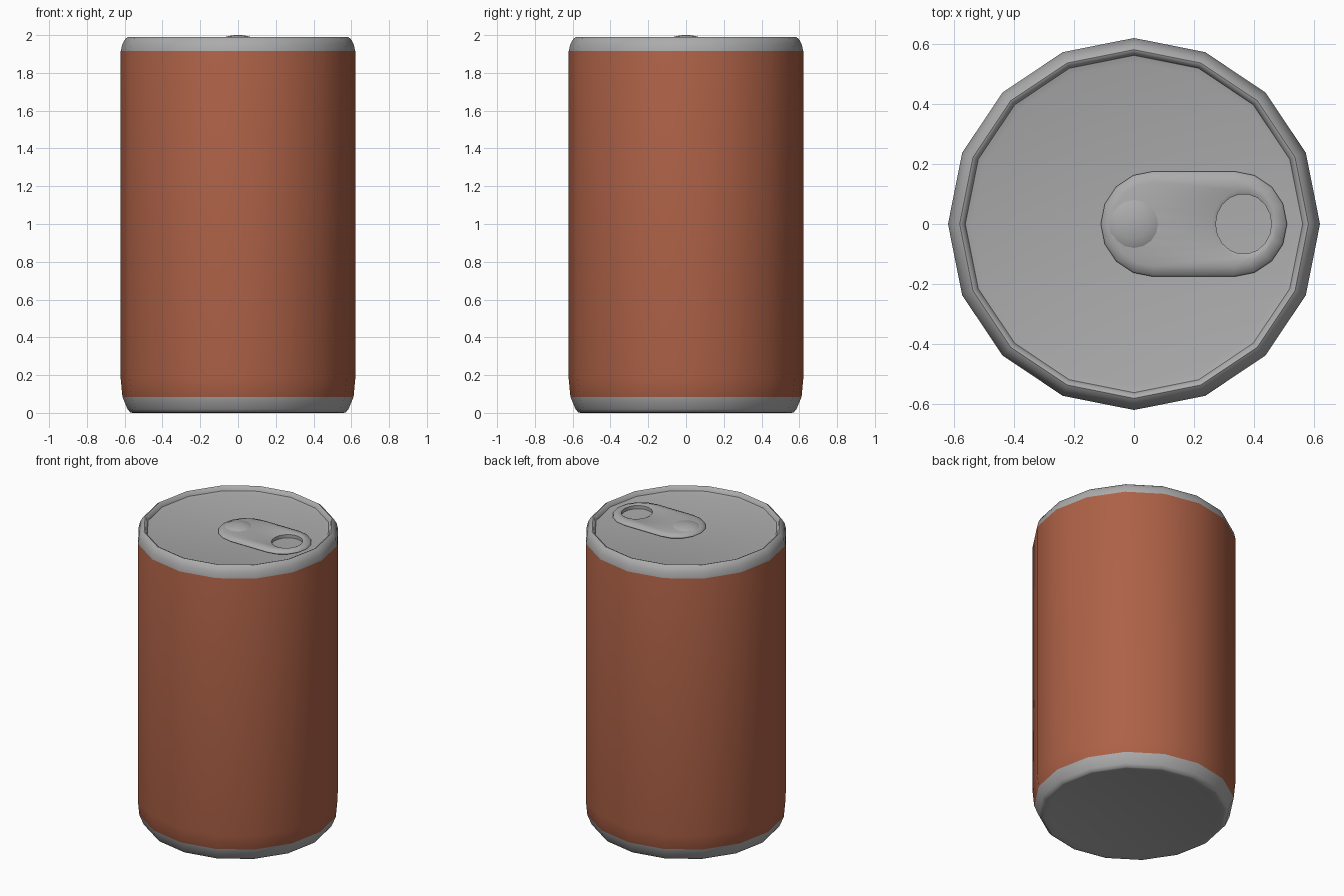
import bpy, bmesh
from math import radians, sin, cos, pi

if "Cube" in bpy.data.objects:
    bpy.data.objects.remove(bpy.data.objects["Cube"], do_unlink=True)


def material(name, colour):
    m = bpy.data.materials.new(name)
    m.use_nodes = True
    m.diffuse_color = (*colour, 1)
    m.node_tree.nodes["Principled BSDF"].inputs["Base Color"].default_value = (*colour, 1)
    return m


metal = material("brushed grey metal", (0.41, 0.41, 0.41))
rust = material("rust red label", (0.42, 0.12, 0.062))


def ring(bm, points):
    return [bm.verts.new(p) for p in points]


def circle(r, z, sides):
    return [(r * cos(2 * pi * i / sides), r * sin(2 * pi * i / sides), z) for i in range(sides)]


def bridge(bm, a, b):
    n = len(a)
    for i in range(n):
        j = (i + 1) % n
        bm.faces.new((a[i], a[j], b[j], b[i]))


def finish(bm, name, mats, angle):
    bmesh.ops.recalc_face_normals(bm, faces=bm.faces)
    mesh = bpy.data.meshes.new(name)
    bm.to_mesh(mesh)
    bm.free()
    for m in mats:
        mesh.materials.append(m)
    obj = bpy.data.objects.new(name, mesh)
    bpy.context.collection.objects.link(obj)
    bpy.ops.object.select_all(action="DESELECT")
    obj.select_set(True)
    bpy.context.view_layer.objects.active = obj
    bpy.ops.object.shade_smooth_by_angle(angle=radians(angle))
    return obj


def lathe(name, profile, sides, mats, angle):
    bm = bmesh.new()
    rings = [ring(bm, circle(r, z, sides)) for r, z in profile]
    for a, b in zip(rings, rings[1:]):
        bridge(bm, a, b)
    bm.faces.new(rings[0])
    bm.faces.new(rings[-1])
    return finish(bm, name, mats, angle)


# Can body: base, label wall, rolled rim and sunken lid in one profile
LABEL_LOW, LABEL_HIGH = 0.085, 1.915
can = lathe("can_body", [
    (0.52, 0.008), (0.555, 0.0), (0.57, 0.002), (0.585, 0.02), (0.612, LABEL_LOW),
    (0.621, 0.18), (0.621, LABEL_HIGH), (0.612, 1.953), (0.597, 1.98),
    (0.582, 1.99), (0.573, 1.987), (0.563, 1.962), (0.54, 1.956)], 16, [metal, rust], 50)
for face in can.data.polygons:
    face.material_index = int(LABEL_LOW < face.center.z < LABEL_HIGH)

# Pull tab: rounded slab with a finger hole
HALF = 9
ENDS = (0.335, 0.065)


def capsule(inset, z):
    r = 0.176 - inset
    return [(x + r * cos(a), r * sin(a), z)
            for e, x in enumerate(ENDS)
            for a in (pi * (e - 0.5 + k / (HALF - 1)) for k in range(HALF))]


def hole(grow, z):
    r, n = 0.093 + grow, 2 * HALF
    return [(0.366 + r * cos(a), 1.08 * r * sin(a), z)
            for a in (2 * pi * (i - 4) / n for i in range(n))]


bm = bmesh.new()
loops = [ring(bm, p) for p in (
    capsule(0.012, 1.957), capsule(0.0, 1.966), capsule(0.006, 1.976), capsule(0.035, 1.985),
    hole(0.012, 1.985), hole(0.0, 1.979), hole(0.0, 1.957))]
for i, loop in enumerate(loops):
    bridge(bm, loop, loops[(i + 1) % len(loops)])
finish(bm, "pull_tab", [metal], 60)

# Low rivet that holds the tab on the lid
lathe("tab_rivet", [(0.085, 1.982), (0.075, 1.988), (0.05, 1.995), (0.025, 1.999), (0.01, 2.0)],
      16, [metal], 60)
